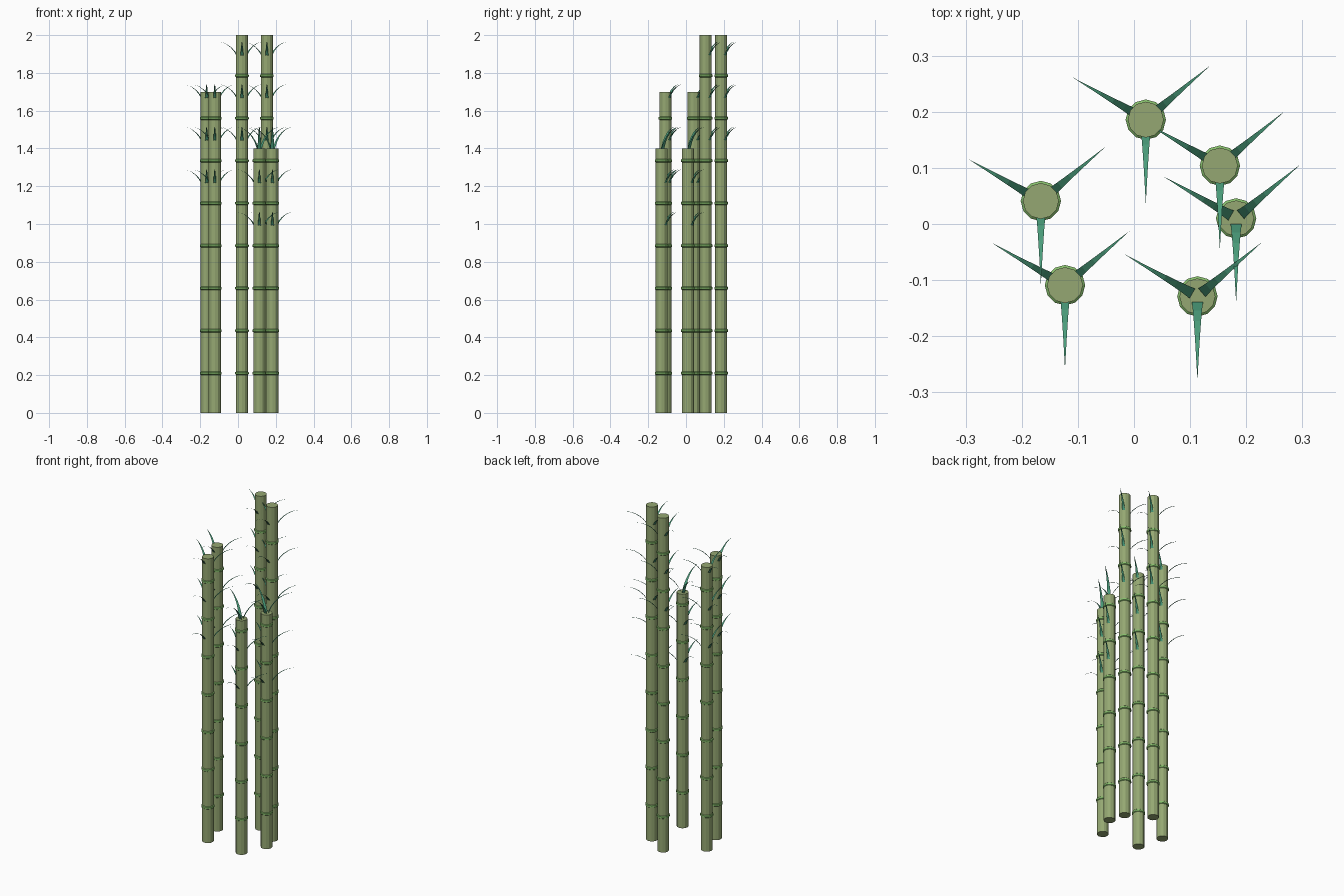
import bpy, bmesh
from math import sin, cos, pi, radians

cube = bpy.data.objects.get("Cube")
if cube:
    bpy.data.objects.remove(cube)


def material(name, rgb):
    m = bpy.data.materials.new(name)
    m.use_nodes = True
    m.diffuse_color = (*rgb, 1)
    m.node_tree.nodes["Principled BSDF"].inputs["Base Color"].default_value = (*rgb, 1)
    return m


STALK = material("stalk olive green", (0.30, 0.39, 0.17))
RING = material("ring bright green", (0.24, 0.51, 0.15))
LEAF = material("leaf teal green", (0.07, 0.34, 0.20))

SIDES = 12
RADIUS = 0.032
FIRST_RING, SPACING = 0.21, 0.225
LEAF_ANGLES = (270, 150, 40)
LEAF_STEPS = 8


def finish(name, bm, mat, location):
    mesh = bpy.data.meshes.new(name)
    bm.to_mesh(mesh)
    bm.free()
    mesh.materials.append(mat)
    obj = bpy.data.objects.new(name, mesh)
    obj.location = location
    bpy.context.collection.objects.link(obj)
    return obj


def lathe(bm, profile):
    """Spin (radius, z) points around the vertical axis."""
    loops = [[bm.verts.new((r * cos(2 * pi * i / SIDES), r * sin(2 * pi * i / SIDES), z))
              for i in range(SIDES)] for r, z in profile]
    for low, high in zip(loops, loops[1:]):
        for i in range(SIDES):
            j = (i + 1) % SIDES
            bm.faces.new((low[i], low[j], high[j], high[i]))
    return loops


def add_leaf(bm, angle, z):
    """Flat tapering blade that rises and bends outward on a quarter ellipse."""
    a = radians(angle)
    rows = []
    for i in range(LEAF_STEPS + 1):
        t = i / LEAF_STEPS
        r, h = 0.15 * (1 - cos(t * pi / 2)), z + 0.18 * sin(t * pi / 2)
        half = 0.013 * (1 - t)
        offsets = (-half, half) if i < LEAF_STEPS else (0,)
        rows.append([bm.verts.new((r * cos(a) - s * sin(a), r * sin(a) + s * cos(a), h))
                     for s in offsets])
    for low, high in zip(rows, rows[1:]):
        bm.faces.new(low + high[::-1])


def bamboo(number, x, y, height):
    place = (x, y, 0)
    # stalk with capped ends
    bm = bmesh.new()
    bottom, top = lathe(bm, [(RADIUS, 0), (RADIUS, height)])
    bm.faces.new(bottom[::-1])
    bm.faces.new(top)
    finish(f"stalk_{number}", bm, STALK, place)

    # raised joint rings
    levels = []
    while FIRST_RING + SPACING * len(levels) < height:
        levels.append(FIRST_RING + SPACING * len(levels))
    bm = bmesh.new()
    for z in levels:
        lathe(bm, [(RADIUS - 0.001, z - 0.009), (RADIUS + 0.004, z - 0.005),
                   (RADIUS + 0.004, z + 0.005), (RADIUS - 0.001, z + 0.009)])
    finish(f"joint_rings_{number}", bm, RING, place)

    # three leaves above each of the top three joints
    bm = bmesh.new()
    for z in levels[-3:]:
        for angle in LEAF_ANGLES:
            add_leaf(bm, angle, z)
    finish(f"leaves_{number}", bm, LEAF, place)


for n, (x, y, height) in enumerate([
        (0.021, 0.186, 2.0), (0.153, 0.104, 2.0),
        (-0.166, 0.041, 1.7), (-0.123, -0.109, 1.7),
        (0.182, 0.010, 1.4), (0.113, -0.129, 1.4)], 1):
    bamboo(n, x, y, height)
